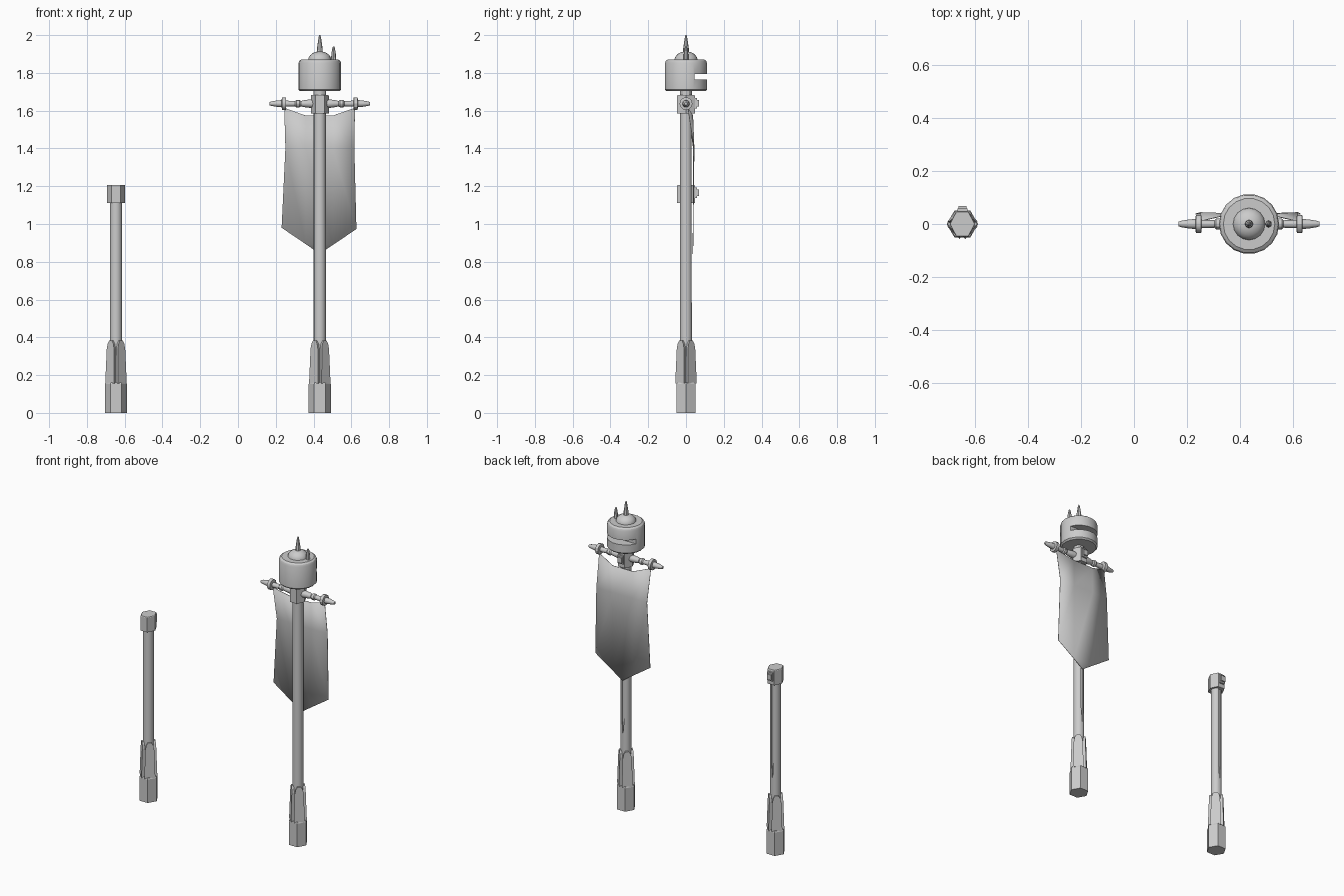
import bpy, bmesh
from math import radians, cos, sin, pi
from mathutils import Matrix, Vector

if "Cube" in bpy.data.objects:
    bpy.data.objects.remove(bpy.data.objects["Cube"])

grey = bpy.data.materials.new("plain grey")
grey.use_nodes = True
COLOUR = (0.6, 0.6, 0.6, 1)
grey.diffuse_color = COLOUR
grey.node_tree.nodes["Principled BSDF"].inputs["Base Color"].default_value = COLOUR


def finish(name, bm, loc=(0, 0, 0), smooth=0):
    bmesh.ops.recalc_face_normals(bm, faces=bm.faces)
    mesh = bpy.data.meshes.new(name)
    bm.to_mesh(mesh)
    bm.free()
    mesh.materials.append(grey)
    ob = bpy.data.objects.new(name, mesh)
    ob.location = loc
    bpy.context.collection.objects.link(ob)
    if smooth:
        bpy.ops.object.select_all(action='DESELECT')
        ob.select_set(True)
        bpy.context.view_layer.objects.active = ob
        bpy.ops.object.shade_smooth_by_angle(angle=radians(smooth))
    return ob


def lathe(name, profile, sides, loc, smooth=0, along_x=False, stretch=(1, 1), turn=0):
    """Turn (radius, height) pairs around z, or around x."""
    bm = bmesh.new()
    rings = []
    for r, h in profile:
        angles = [turn + 2 * pi * i / sides for i in range(sides)]
        rings.append([bm.verts.new((r * cos(a) * stretch[0], r * sin(a) * stretch[1], h))
                      for a in angles])
    for low, high in zip(rings, rings[1:]):
        for i in range(sides):
            j = (i + 1) % sides
            bm.faces.new((low[i], low[j], high[j], high[i]))
    bm.faces.new(rings[0][::-1])
    bm.faces.new(rings[-1])
    if along_x:
        bm.transform(Matrix.Rotation(pi / 2, 4, 'Y'))
    return finish(name, bm, loc, smooth)


def box(name, low, high, loc):
    bm = bmesh.new()
    bmesh.ops.create_cube(bm, size=1)
    low, high = Vector(low), Vector(high)
    bmesh.ops.scale(bm, vec=high - low, verts=bm.verts)
    bmesh.ops.translate(bm, vec=(low + high) / 2, verts=bm.verts)
    return finish(name, bm, loc)


def cut(target, cutter):
    cutter.hide_render = True
    cutter.hide_viewport = True
    mod = target.modifiers.new("cut", 'BOOLEAN')
    mod.operation, mod.solver, mod.object = 'DIFFERENCE', 'EXACT', cutter


def panel(name, x, angle):
    """Arched guard panel, leaning inward towards its top."""
    bm = bmesh.new()
    half = [(0.033, 0.155), (0.027, 0.34), (0.021, 0.366), (0.011, 0.382)]
    outline = half + [(-w, z) for w, z in reversed(half)]
    front = [bm.verts.new((0.0475 - 0.03 * (z - 0.155), w, z)) for w, z in outline]
    back = [bm.verts.new((0.026, w * 0.85, z)) for w, z in outline]
    bm.faces.new(front)
    bm.faces.new(back)
    for i in range(len(outline)):
        j = (i + 1) % len(outline)
        bm.faces.new((front[i], front[j], back[j], back[i]))
    bm.transform(Matrix.Rotation(angle, 4, 'Z'))
    finish(name, bm, (x, 0, 0))


def post(prefix, x, top):
    """Hexagonal foot, four guard panels, grooved shaft and collar."""
    lathe(prefix + "_foot", [(0.059, 0), (0.059, 0.152), (0.055, 0.16)], 6, (x, 0, 0))
    for k in range(4):
        panel(f"{prefix}_guard_panel_{k + 1}", x, pi / 4 + k * pi / 2)
    shaft = lathe(prefix + "_shaft", [(0.032, 0.15), (0.032, top - 0.05)], 16, (x, 0, 0), 30)
    # tapering groove down the back
    bm = bmesh.new()
    outline = [(0, 0.48), (0.009, 0.6), (0.009, top - 0.07), (-0.009, top - 0.07), (-0.009, 0.6)]
    face = bm.faces.new([bm.verts.new((px, 0.024, pz)) for px, pz in outline])
    grown = bmesh.ops.extrude_face_region(bm, geom=[face])["geom"]
    bmesh.ops.translate(bm, vec=(0, 0.03, 0),
                        verts=[v for v in grown if isinstance(v, bmesh.types.BMVert)])
    cut(shaft, finish(prefix + "_groove_cutter", bm, (x, 0, 0)))
    lathe(prefix + "_collar", [(0.055, top - 0.097), (0.055, top - 0.004), (0.052, top)], 6,
          (x, 0, 0), stretch=(0.87, 1))
    # latch on the back of the collar
    box(prefix + "_latch", (-0.019, 0.03, top - 0.07), (0.019, 0.058, top - 0.015), (x, 0, 0))
    box(prefix + "_latch_button", (-0.015, 0.05, top - 0.06), (0.015, 0.068, top - 0.025), (x, 0, 0))


SHORT_X, TALL_X = -0.646, 0.433
post("short_post", SHORT_X, 1.207)
post("tall_post", TALL_X, 1.682)

# drum head with a slot across its back
lathe("neck", [(0.032, 1.66), (0.032, 1.72)], 12, (TALL_X, 0, 0), 30)
drum = lathe("drum_head", [(0.104, 1.703), (0.113, 1.712), (0.113, 1.852), (0.108, 1.864), (0.097, 1.872)],
             18, (TALL_X, 0, 0), 30)
cut(drum, box("drum_slot_cutter", (-0.2, 0.045, 1.765), (0.2, 0.2, 1.795), (TALL_X, 0, 0)))
dome = [(0.061 * cos(t), 1.868 + 0.046 * sin(t)) for t in (radians(d) for d in range(0, 85, 16))]
lathe("dome", dome, 16, (TALL_X, 0, 0), 30)
lathe("tall_spike", [(0.016, 1.9), (0.015, 1.93), (0.006, 1.99), (0.003, 2.0)], 8, (TALL_X, 0, 0), 30)
lathe("small_spike", [(0.013, 1.865), (0.012, 1.9), (0.006, 1.935), (0.003, 1.94)], 8,
      (TALL_X + 0.073, 0, 0), 30)

# crossbar arms with rings and tapered tips
arm = [(0.022, 0.03), (0.022, 0.055), (0.018, 0.085), (0.014, 0.1), (0.02, 0.108), (0.02, 0.124),
       (0.014, 0.13), (0.016, 0.178), (0.034, 0.18), (0.034, 0.2), (0.019, 0.202),
       (0.017, 0.225), (0.012, 0.255), (0.008, 0.266)]
for side, label in ((1, "left"), (-1, "right")):
    lathe(label + "_crossbar_arm", [(r, side * h) for r, h in arm], 12, (TALL_X, 0, 1.637), 30, True)

# hanging banner, its top corners drawn forward to the bar
bm = bmesh.new()
rows = [
    [(-0.188, 0.01, 1.615), (-0.075, 0.036, 1.574), (0.07, 0.036, 1.574), (0.186, 0.01, 1.615)],
    [(-0.182, 0.043, 1.4), (-0.075, 0.039, 1.4), (0.07, 0.039, 1.4), (0.183, 0.043, 1.4)],
    [(-0.202, 0.038, 0.98), (-0.075, 0.037, 0.894), (0.07, 0.037, 0.89), (0.194, 0.038, 0.973)],
]
grid = [[bm.verts.new(p) for p in row] for row in rows]
tip = bm.verts.new((0, 0.036, 0.842))
for upper, lower in zip(grid, grid[1:]):
    for i in range(3):
        bm.faces.new((upper[i], upper[i + 1], lower[i + 1], lower[i]))
bm.faces.new((grid[2][1], grid[2][2], tip))
banner = finish("banner", bm, (TALL_X, 0, 0), 40)
solid = banner.modifiers.new("thickness", 'SOLIDIFY')
solid.thickness = 0.003
solid.offset = 0
